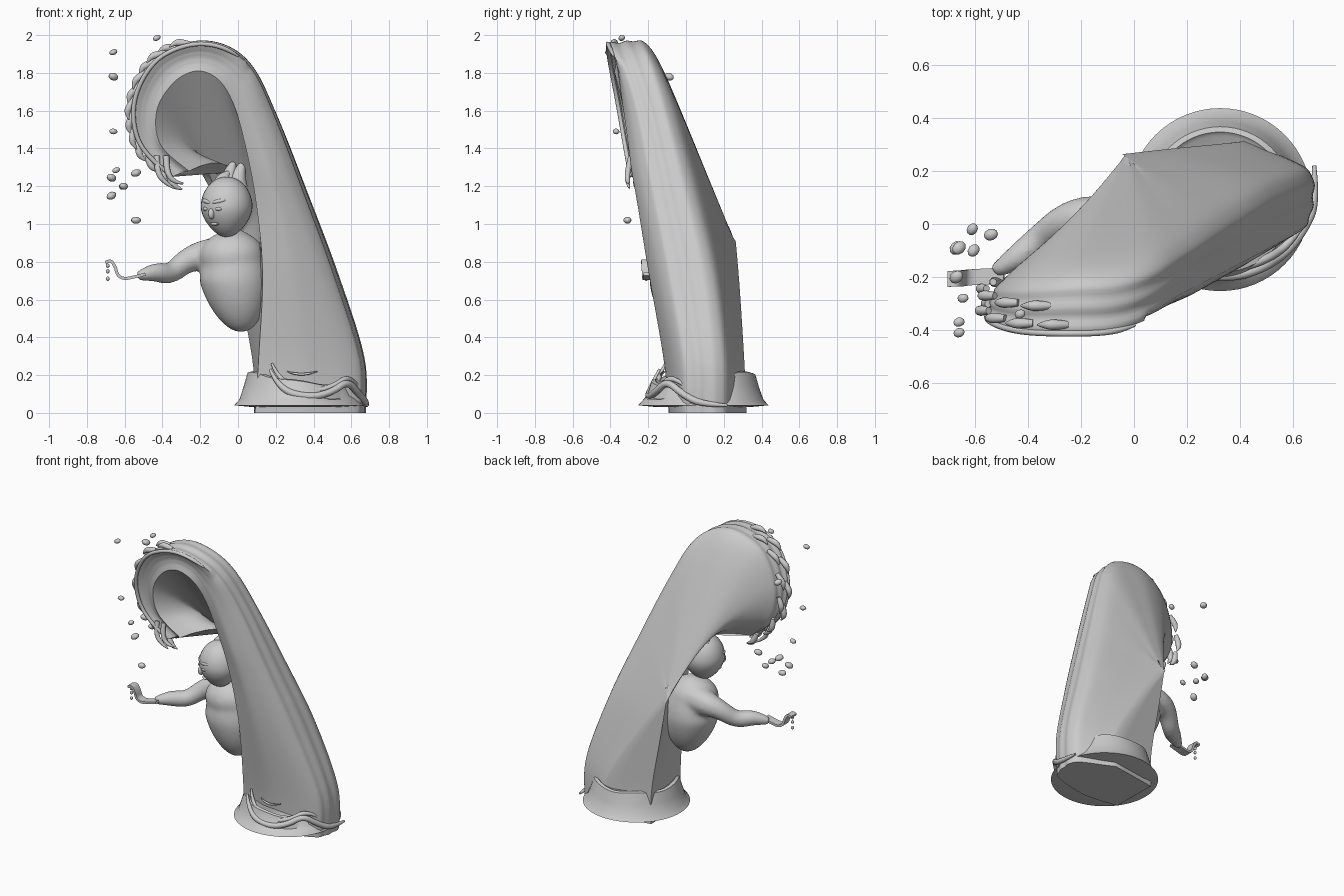
import bpy, bmesh, math, random
from mathutils import Vector as V

if "Cube" in bpy.data.objects:
    bpy.data.objects.remove(bpy.data.objects["Cube"])

random.seed(4)


def mesh_object(name, bm, angle=40):
    bmesh.ops.recalc_face_normals(bm, faces=bm.faces)
    me = bpy.data.meshes.new(name)
    bm.to_mesh(me)
    bm.free()
    ob = bpy.data.objects.new(name, me)
    bpy.context.collection.objects.link(ob)
    smooth(ob, angle)
    return ob


def smooth(ob, angle):
    bpy.ops.object.select_all(action='DESELECT')
    bpy.context.view_layer.objects.active = ob
    ob.select_set(True)
    if ob.type == 'CURVE':
        bpy.ops.object.convert(target='MESH')
    bpy.ops.object.shade_smooth_by_angle(angle=math.radians(angle))


def blob(name, loc, size, rot=(0, 0, 0), seg=16, shape=None):
    bm = bmesh.new()
    bmesh.ops.create_uvsphere(bm, u_segments=seg, v_segments=seg * 3 // 4, radius=1)
    for v in bm.verts:
        if shape:
            shape(v.co)
        v.co = V(a * b for a, b in zip(v.co, size))
    ob = mesh_object(name, bm, 80)
    ob.location, ob.rotation_euler = loc, rot
    return ob


def tube(name, pts, radii, scale=1.0):
    cu = bpy.data.curves.new(name, 'CURVE')
    cu.dimensions, cu.bevel_depth, cu.bevel_resolution = '3D', scale, 3
    cu.use_fill_caps = True
    sp = cu.splines.new('NURBS')
    sp.points.add(len(pts) - 1)
    for p, co, r in zip(sp.points, pts, radii):
        p.co, p.radius = (*co, 1), r
    sp.order_u, sp.use_endpoint_u, sp.resolution_u = 3, True, 8
    ob = bpy.data.objects.new(name, cu)
    bpy.context.collection.objects.link(ob)
    smooth(ob, 60)
    return ob


def spline(pts, t):
    # Catmull-Rom point at t in 0..1
    n = len(pts) - 1
    i = min(int(t * n), n - 1)
    f = t * n - i
    a, b, c, d = (V(pts[max(0, min(n, i + k))]) for k in (-1, 0, 1, 2))
    return 0.5 * (2 * b + (c - a) * f + (2 * a - 5 * b + 4 * c - d) * f * f
                  + (3 * b - a - 3 * c + d) * f ** 3)


def bez(a, b, c, t):
    return a * (1 - t) ** 2 + b * 2 * t * (1 - t) + c * t * t


# Curling wave: guide edges from foot to curled tip
inner = [(.09, -.06, 0), (.11, -.10, .3), (.13, -.18, .75), (.09, -.24, 1.15), (.03, -.30, 1.45),
         (-.03, -.34, 1.65), (-.11, -.37, 1.77), (-.22, -.38, 1.81), (-.34, -.37, 1.75),
         (-.43, -.34, 1.6), (-.41, -.31, 1.42), (-.26, -.28, 1.28)]
outer = [(.65, -.03, 0), (.65, -.04, .28), (.5, -.12, .75), (.34, -.2, 1.18), (.18, -.28, 1.6),
         (.07, -.35, 1.82), (-.07, -.4, 1.93), (-.25, -.41, 1.95), (-.44, -.4, 1.86),
         (-.55, -.36, 1.65), (-.52, -.32, 1.42), (-.35, -.29, 1.25)]
crest = [(.67, .2, 0), (.66, .2, .3), (.52, .15, .75), (.36, .05, 1.17), (.2, -.06, 1.57),
         (.08, -.13, 1.82), (-.06, -.17, 1.94), (-.24, -.18, 1.96), (-.41, -.2, 1.86),
         (-.5, -.21, 1.63), (-.47, -.21, 1.42), (-.33, -.21, 1.27)]
hub = V((-.03, .265, .89))
back = [V((.42, .32, 0)), V((.4, .31, .25)), V((.15, .285, .65))] + [hub] * 9
corner = [V((.085, .27, 0)), V((.08, .27, .25)), V((.01, .268, .65))] + [hub] * 9
lift = [0] * 8 + [.1, .4, .75, 1]            # the rim of the hood arches upward
push = [0, 0, .03, .16, .16, .12, .05, 0, 0, 0, 0, 0]
arch = V((.24, .03, .38))
mids_o = [(V(a) + b) / 2 + k * arch for a, b, k in zip(crest, back, lift)]
mids_i = [(V(a) + b) / 2 + k * arch + V((p, 0, 0))
          for a, b, k, p in zip(inner, corner, lift, push)]

bm = bmesh.new()
rows = []
N = 88
for i in range(N + 1):
    guides = (inner, outer, crest, back, corner, mids_o, mids_i)
    A, B, C, D, E, MO, MI = (spline(g, i / N) for g in guides)
    out, side = (B - A).normalized(), (C - B).normalized()
    # front face swells on the stem and hollows inside the curl
    swell = -.045 + .067 * max(0, min(1, (i / N - .3) / .25))
    loop = []
    for j in range(12):
        f = j / 12
        rib = .003 * math.sin(f * 9 * math.pi) * f
        loop.append(A.lerp(B, f) + side * (swell * math.sin(math.pi * f) + rib))
    loop += [B.lerp(C, j / 16) for j in range(16)]
    loop += [bez(C, MO, D, j / 12) for j in range(12)]
    first = 7 if swell < 0 else 13
    for _ in range(12):                      # round the crest
        loop[first:39] = [(loop[j - 1] + 2 * loop[j] + loop[j + 1]) / 4 if j > 14 or swell < 0 else loop[j]
                          for j in range(first, 39)]
    for j in range(12, 36):                  # soft flow ribs on the outside
        f = (j - 12) / 24
        loop[j] = loop[j] + out * (.006 * math.sin(f * 9 * math.pi) * (1 - f) + .01 * math.sin(math.pi * f))
    loop += [D.lerp(E, j / 4) for j in range(4)]
    loop += [bez(E, MI, A, j / 10) for j in range(10)]
    rows.append([bm.verts.new(p) for p in loop])
M = len(rows[0])
for r, s in zip(rows, rows[1:]):
    for j in range(M):
        k = (j + 1) % M
        bm.faces.new((r[j], r[k], s[k], s[j]))
bm.faces.new(rows[0])
bm.faces.new(rows[-1])
bmesh.ops.remove_doubles(bm, verts=bm.verts, dist=.0004)
mesh_object("wave", bm, 50)

# Raised rim and foam fingers along the crest
tube("crest_rim", [spline(outer, .5 + .5 * i / 16) + V((0, -.003, 0)) for i in range(17)],
     [.4] + [1] * 15 + [.4], .012)
for i in range(13):
    t = .65 + .35 * i / 12
    p, q = spline(outer, t), spline(outer, min(1, t + .02)) - spline(outer, t - .02)
    q = V((q.x, 0, q.z)).normalized()
    n = V((q.z, 0, -q.x))
    p = p + V((0, .03 + .07 * (i % 2), 0))
    tube("foam_finger", [p - q * .03, p + n * .02 + q * .01, p + n * .03 + q * .05, p + n * .014 + q * .085],
         [.7, 1.1, .9, .15], .019)
for dx in (0, .05):
    tube("tip_finger", [(-.43 + dx, -.29, 1.36), (-.43 + dx, -.31, 1.28), (-.39 + dx, -.31, 1.22),
                        (-.34 + dx, -.3, 1.19 + dx / 2)], [1, 1, .8, .3], .016)

# Spray droplets
for x, y, z in [(-.66, -.41, 1.91), (-.43, -.34, 1.985), (-.66, -.09, 1.78), (-.66, -.37, 1.49),
                (-.645, -.28, 1.285), (-.67, -.09, 1.245), (-.54, -.04, 1.27), (-.605, -.1, 1.2),
                (-.67, -.2, 1.15), (-.54, -.31, 1.02), (-.61, -.02, 1.2)]:
    s = random.uniform(.016, .024)
    blob("droplet", (x, y, z), (s * 1.25, s, s * .85), (0, random.uniform(-.5, .5), random.random()), 10)

# Splash skirt around the foot
bm = bmesh.new()
S = 64
prof = [(.24, .03), (.345, .04), (.318, .07), (.295, .14), (.275, .21), (.255, .215), (.24, .2)]
rings = []
for k, (r, z) in enumerate(prof):
    ring = []
    for i in range(S):
        a = 2 * math.pi * i / S
        dip = (.06 * max(0, math.cos(a + .9)) + .006 * math.sin(5 * a)) if k > 2 else 0
        ring.append(bm.verts.new((.325 + r * math.cos(a), .092 + r * math.sin(a), z - dip)))
    rings.append(ring)
for r, s in zip(rings, rings[1:]):
    for i in range(S):
        bm.faces.new((r[i], r[(i + 1) % S], s[(i + 1) % S], s[i]))
bm.faces.new(rings[0])
bm.faces.new(rings[-1])
mesh_object("splash_skirt", bm, 50)

# Foam strands at the foot
strand = [(.17, -.14, .23), (.22, -.19, .12), (.38, -.2, .08), (.5, -.16, .11), (.58, -.1, .17),
          (.64, -.02, .1), (.685, .08, .045), (.68, .22, .04)]
tube("foam_strand", strand, [.4, 1, 1, 1, 1, 1, 1, .4], .019)
tube("foam_strand_upper", [V(p) + V((.01, .03, .03)) for p in strand[:6]], [.4, 1, 1, 1, 1, .3], .016)
tube("foam_strand_inner", [(.26, -.11, .22), (.33, -.15, .19), (.42, -.12, .22)], [.2, 1, .2], .012)


# Rider body: torso, chest and arm fused into one smooth form
def taper(c):
    k = 1 - .22 * max(0, -c.z) - .05 * c.z
    c.x = c.x * k + .2 * max(0, -c.z)
    c.y *= k


parts = [blob("torso", (-.02, -.03, .7), (.185, .165, .275), (0, 0, 0), 32, taper),
         blob("chest", (-.03, -.04, .83), (.172, .15, .135), (0, 0, 0), 24),
         tube("arm", [(-.05, .0, .84), (-.17, .03, .84), (-.27, .01, .81), (-.36, -.06, .73),
                      (-.44, -.13, .75), (-.53, -.18, .725)], [1.5, 1.25, .95, .8, .8, .4], .07)]
bpy.ops.object.select_all(action='DESELECT')
for p in parts:
    p.select_set(True)
bpy.context.view_layer.objects.active = parts[0]
bpy.ops.object.join()
body = bpy.context.object
body.name = "rider_body"
rm = body.modifiers.new("fuse", 'REMESH')
rm.mode, rm.voxel_size, rm.use_smooth_shade = 'VOXEL', .012, True
sm = body.modifiers.new("soften", 'SMOOTH')
sm.iterations, sm.factor = 20, .5


def jaw(c):
    k = 1 - .25 * max(0, -c.z) ** 1.5
    c.x *= k
    c.y *= k


# Head with facial features
blob("head", (-.06, -.115, 1.09), (.137, .135, .16), (0, 0, 0), 32, jaw)
face = V((-.065, -.115, 1.09))


def on_face(deg, z, r):
    a = math.radians(deg)
    return face + V((r * math.cos(a), r * math.sin(a), z))


for d in (-1, 1):
    turn = math.radians(323 + d * 20)
    blob("eye", on_face(233 + d * 20, -.01, .125), (.02, .014, .011), (0, 0, turn), 12)
    blob("brow", on_face(233 + d * 20, .03, .12), (.042, .016, .013), (0, -d * .2, turn), 12)
blob("nose", on_face(233, -.035, .124), (.017, .022, .03), (0, 0, math.radians(323)), 12)
blob("mouth", on_face(233, -.09, .1), (.03, .013, .008), (0, 0, math.radians(323)), 12)
# Swept hair tuft
for x, y, h in [(-.05, -.08, .06), (-.02, -.05, .14), (.03, -.06, .14)]:
    tube("hair_tuft", [(x - .03, y, 1.19), (x - .04, y, 1.24), (x + .01, y + .01, 1.22 + h)], [1.1, 1, .05], .05)

# Curled water ribbon flowing from the hand
bm = bmesh.new()
path = [(-.49, -.195, .735), (-.54, -.197, .722), (-.6, -.2, .712), (-.635, -.203, .73),
        (-.65, -.205, .77), (-.672, -.206, .803), (-.702, -.207, .797)]
sec = []
for i in range(25):
    t = i / 24
    p, q = spline(path, t), spline(path, min(1, t + .02)) - spline(path, max(0, t - .02))
    n = V((-q.z, 0, q.x)).normalized() * .008
    w = V((0, .03, 0))
    sec.append([bm.verts.new(p + o) for o in (n + w, n - w, -n - w, w - n)])
for r, s in zip(sec, sec[1:]):
    for j in range(4):
        bm.faces.new((r[j], r[(j + 1) % 4], s[(j + 1) % 4], s[j]))
bm.faces.new(sec[0])
bm.faces.new(sec[-1])
mesh_object("water_ribbon", bm, 50)
for z in (.78, .75, .71):
    blob("ribbon_drop", (-.69, -.21, z), (.01, .01, .012), seg=8)
